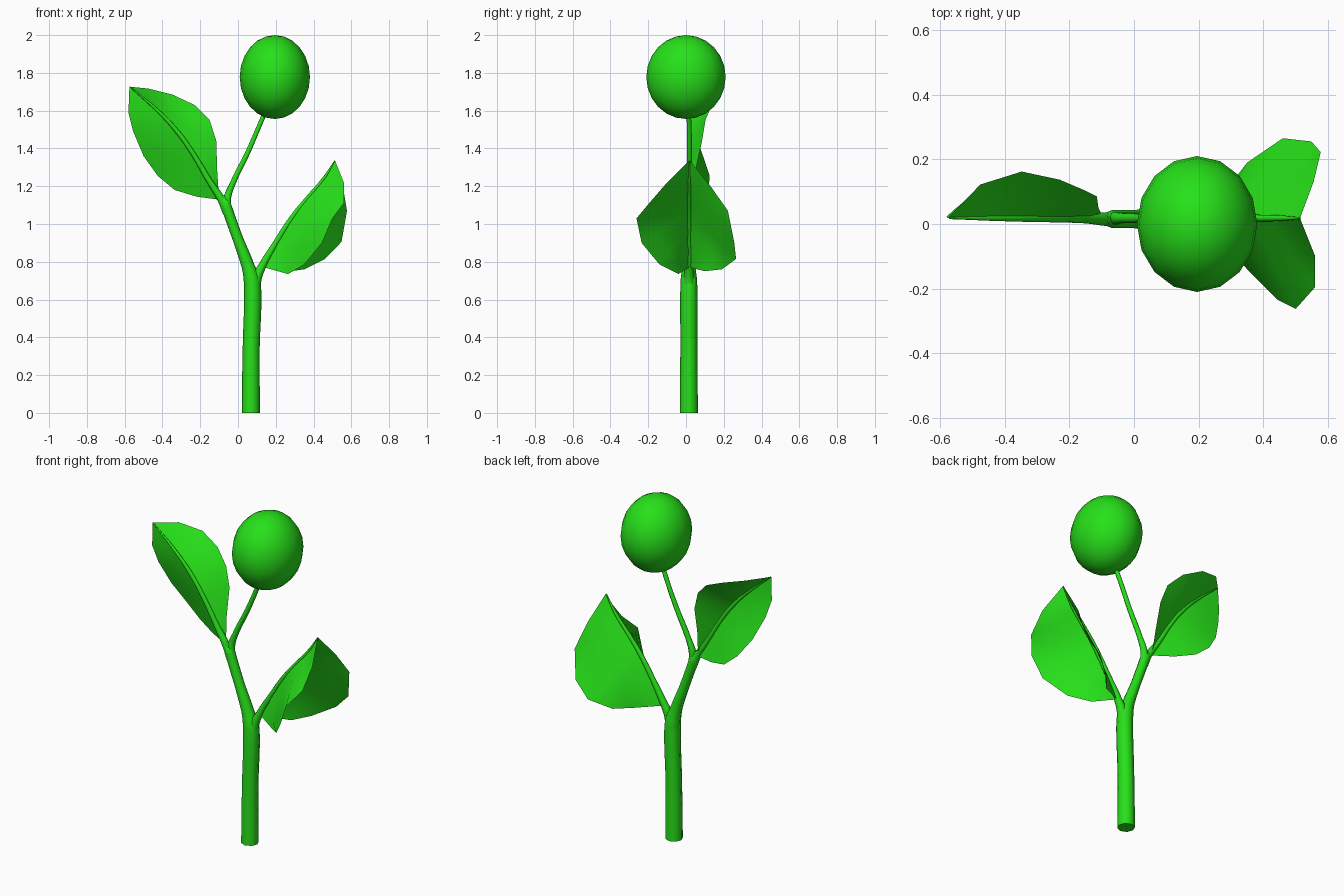
import bpy, bmesh
from mathutils import Vector

green = bpy.data.materials.new("plant_green")
green.diffuse_color = (0.02, 0.75, 0.01, 1)


def finish(obj, angle=1.0):
    bpy.ops.object.select_all(action='DESELECT')
    obj.select_set(True)
    bpy.context.view_layer.objects.active = obj
    obj.data.materials.clear()
    obj.data.materials.append(green)
    bpy.ops.object.shade_smooth_by_angle(angle=angle)


def tube(name, pts):
    """Tapered tube; each point is (x, y, z, radius)."""
    cu = bpy.data.curves.new(name, 'CURVE')
    cu.dimensions = '3D'
    cu.bevel_depth = 1.0
    cu.bevel_resolution = 2
    cu.resolution_u = 4
    cu.use_fill_caps = True
    sp = cu.splines.new('BEZIER')
    sp.bezier_points.add(len(pts) - 1)
    for bp, (x, y, z, r) in zip(sp.bezier_points, pts):
        bp.co = (x, y, z)
        bp.radius = r
        bp.handle_left_type = bp.handle_right_type = 'AUTO'
    obj = bpy.data.objects.new(name, cu)
    bpy.context.collection.objects.link(obj)
    bpy.ops.object.select_all(action='DESELECT')
    obj.select_set(True)
    bpy.context.view_layer.objects.active = obj
    bpy.ops.object.convert(target='MESH')
    finish(bpy.context.object)


def leaf(name, rib, edges):
    """Folded sheet: two halves spread from the rib to an outline each."""
    bm = bmesh.new()
    steps = 3
    for side, edge in enumerate(edges):
        rows = []
        for a, b in zip(rib, edge):
            a, b = Vector(a), Vector(b)
            rows.append([bm.verts.new(a.lerp(b, k / steps)) for k in range(steps + 1)])
        for r0, r1 in zip(rows, rows[1:]):
            for k in range(steps):
                quad = [r0[k], r1[k], r1[k + 1], r0[k + 1]]
                bm.faces.new(quad if side else quad[::-1])
    bmesh.ops.remove_doubles(bm, verts=bm.verts, dist=0.0005)
    bmesh.ops.dissolve_degenerate(bm, edges=bm.edges, dist=0.0005)
    me = bpy.data.meshes.new(name)
    bm.to_mesh(me)
    bm.free()
    obj = bpy.data.objects.new(name, me)
    bpy.context.collection.objects.link(obj)
    finish(obj, 0.8)


# Main stem and branches
Y = 0.015
tube("main_stem", [(0.068, Y, 0, 0.048), (0.07, Y, 0.35, 0.045), (0.078, Y, 0.62, 0.046),
                   (0.074, Y, 0.70, 0.044), (0.052, Y, 0.78, 0.034), (0.0, Y, 0.92, 0.028),
                   (-0.04, Y, 1.03, 0.028), (-0.068, Y, 1.11, 0.028), (-0.085, Y, 1.15, 0.012)])
tube("right_branch", [(0.085, Y, 0.62, 0.035), (0.097, Y, 0.71, 0.028), (0.13, 0.018, 0.78, 0.021),
                      (0.20, 0.018, 0.90, 0.015), (0.29, 0.018, 1.04, 0.013),
                      (0.37, 0.018, 1.14, 0.011), (0.45, 0.018, 1.235, 0.009),
                      (0.513, 0.018, 1.335, 0.003)])
tube("left_branch", [(-0.055, Y, 1.06, 0.026), (-0.088, Y, 1.13, 0.021), (-0.15, 0.018, 1.225, 0.016),
                     (-0.23, 0.018, 1.36, 0.013), (-0.31, 0.018, 1.475, 0.012),
                     (-0.42, 0.018, 1.595, 0.009), (-0.57, 0.018, 1.725, 0.003)])
tube("fruit_stalk", [(-0.048, Y, 1.05, 0.024), (-0.057, 0.018, 1.13, 0.021), (-0.03, 0.018, 1.21, 0.016),
                     (0.05, 0.018, 1.375, 0.014), (0.10, 0.018, 1.49, 0.013),
                     (0.155, 0.012, 1.62, 0.013)])

# Leaves
leaf("right_leaf",
     [(0.13, 0.018, 0.78), (0.19, 0.018, 0.885), (0.25, 0.018, 0.98), (0.31, 0.018, 1.07),
      (0.37, 0.018, 1.145), (0.42, 0.018, 1.20), (0.47, 0.018, 1.26), (0.513, 0.018, 1.338)],
     [[(0.14, 0.02, 0.77), (0.28, 0.10, 0.75), (0.35, 0.19, 0.76), (0.46, 0.265, 0.815),
       (0.548, 0.255, 0.905), (0.577, 0.222, 1.07), (0.555, 0.13, 1.20), (0.513, 0.018, 1.338)],
      [(0.14, 0.016, 0.77), (0.265, -0.04, 0.735), (0.35, -0.14, 0.785), (0.445, -0.235, 0.90),
       (0.50, -0.262, 1.03), (0.56, -0.195, 1.11), (0.56, -0.10, 1.22), (0.513, 0.018, 1.338)]])
leaf("left_leaf",
     [(-0.10, 0.018, 1.14), (-0.15, 0.018, 1.225), (-0.20, 0.018, 1.31), (-0.25, 0.018, 1.39),
      (-0.31, 0.018, 1.475), (-0.39, 0.018, 1.565), (-0.48, 0.018, 1.65), (-0.575, 0.018, 1.727)],
     [[(-0.10, 0.03, 1.13), (-0.11, 0.05, 1.28), (-0.115, 0.085, 1.44), (-0.15, 0.103, 1.55),
       (-0.23, 0.137, 1.63), (-0.347, 0.162, 1.685), (-0.475, 0.122, 1.717), (-0.575, 0.018, 1.727)],
      [(-0.11, 0.03, 1.13), (-0.22, 0.075, 1.145), (-0.335, 0.12, 1.18), (-0.425, 0.125, 1.255),
       (-0.50, 0.09, 1.36), (-0.555, 0.045, 1.49), (-0.58, 0.022, 1.59), (-0.575, 0.018, 1.727)]])

# Fruit
bpy.ops.mesh.primitive_uv_sphere_add(segments=16, ring_count=12, location=(0.195, 0.0, 1.778))
fruit = bpy.context.object
fruit.name = "fruit"
fruit.scale = (0.186, 0.21, 0.222)
bpy.ops.object.transform_apply(location=False, rotation=False, scale=True)
finish(fruit)
